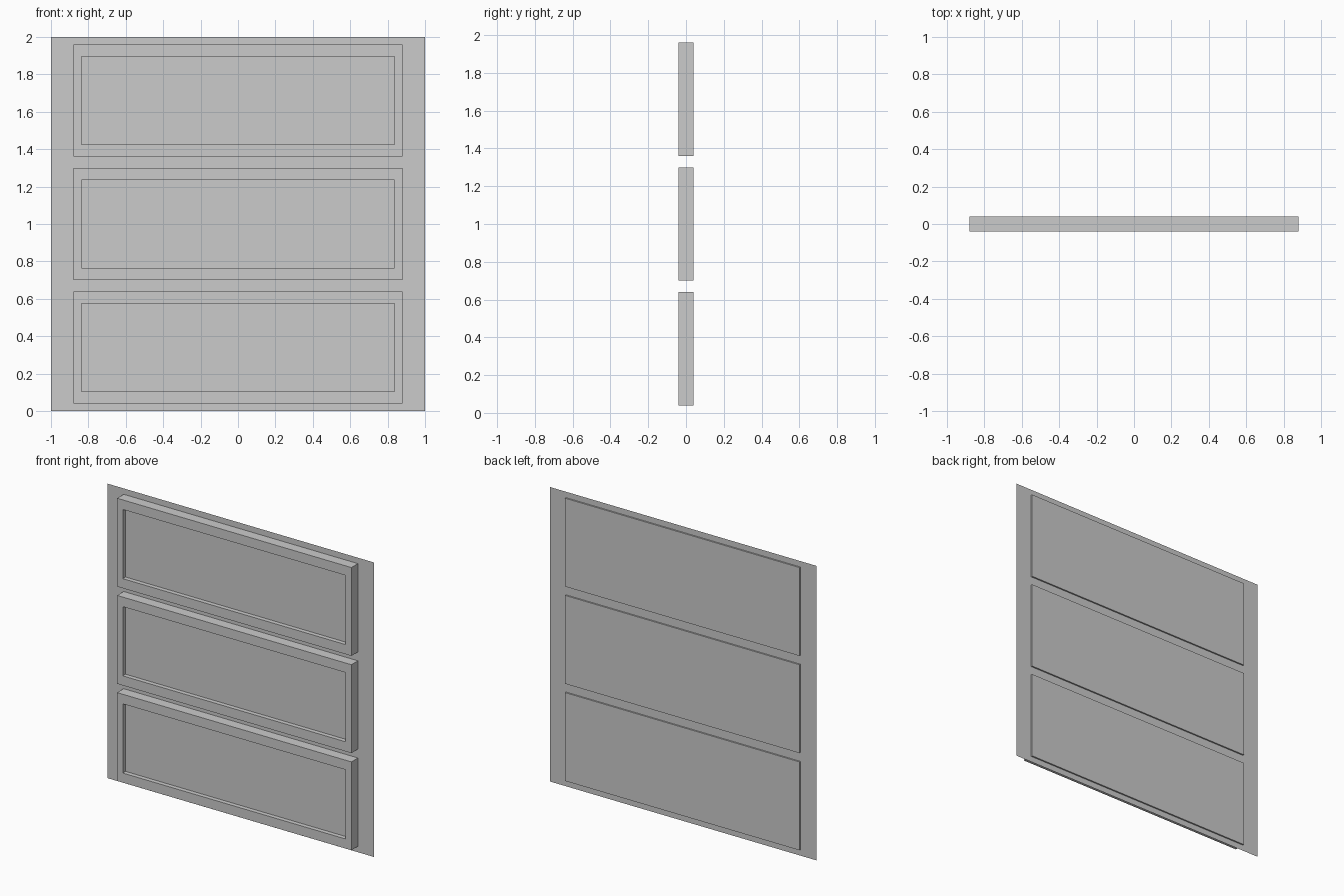
import bpy, bmesh
from mathutils import Vector

if "Cube" in bpy.data.objects:
    bpy.data.objects.remove(bpy.data.objects["Cube"])

def finish(bm, name):
    bmesh.ops.recalc_face_normals(bm, faces=bm.faces)
    me = bpy.data.meshes.new(name)
    bm.to_mesh(me)
    bm.free()
    ob = bpy.data.objects.new(name, me)
    bpy.context.collection.objects.link(ob)
    return ob

# thin backing sheet, facing the front
bm = bmesh.new()
bm.faces.new([bm.verts.new((x, 0.03, z)) for x, z in ((-1, 0), (1, 0), (1, 2), (-1, 2))])
me = bpy.data.meshes.new("backing_sheet")
bm.to_mesh(me)
bm.free()
bpy.context.collection.objects.link(bpy.data.objects.new("backing_sheet", me))

def drawer_front(name, zc):
    # slab passing slightly through the sheet, with a recessed centre
    bm = bmesh.new()
    bmesh.ops.create_cube(bm, size=1)
    for v in bm.verts:
        v.co = Vector((v.co.x * 1.76, v.co.y * 0.08, v.co.z * 0.6 + zc))
    bm.normal_update()
    front = min(bm.faces, key=lambda f: f.calc_center_median().y)
    bmesh.ops.inset_region(bm, faces=[front], thickness=0.06)
    for v in front.verts:
        v.co.z = zc + (0.235 if v.co.z > zc else -0.235)
    res = bmesh.ops.extrude_discrete_faces(bm, faces=[front])
    for v in res["faces"][0].verts:
        v.co.y += 0.03
    return finish(bm, name)

for i, label in enumerate(("lower", "middle", "upper")):
    drawer_front(label + "_panel", 0.34 + 0.66 * i)
